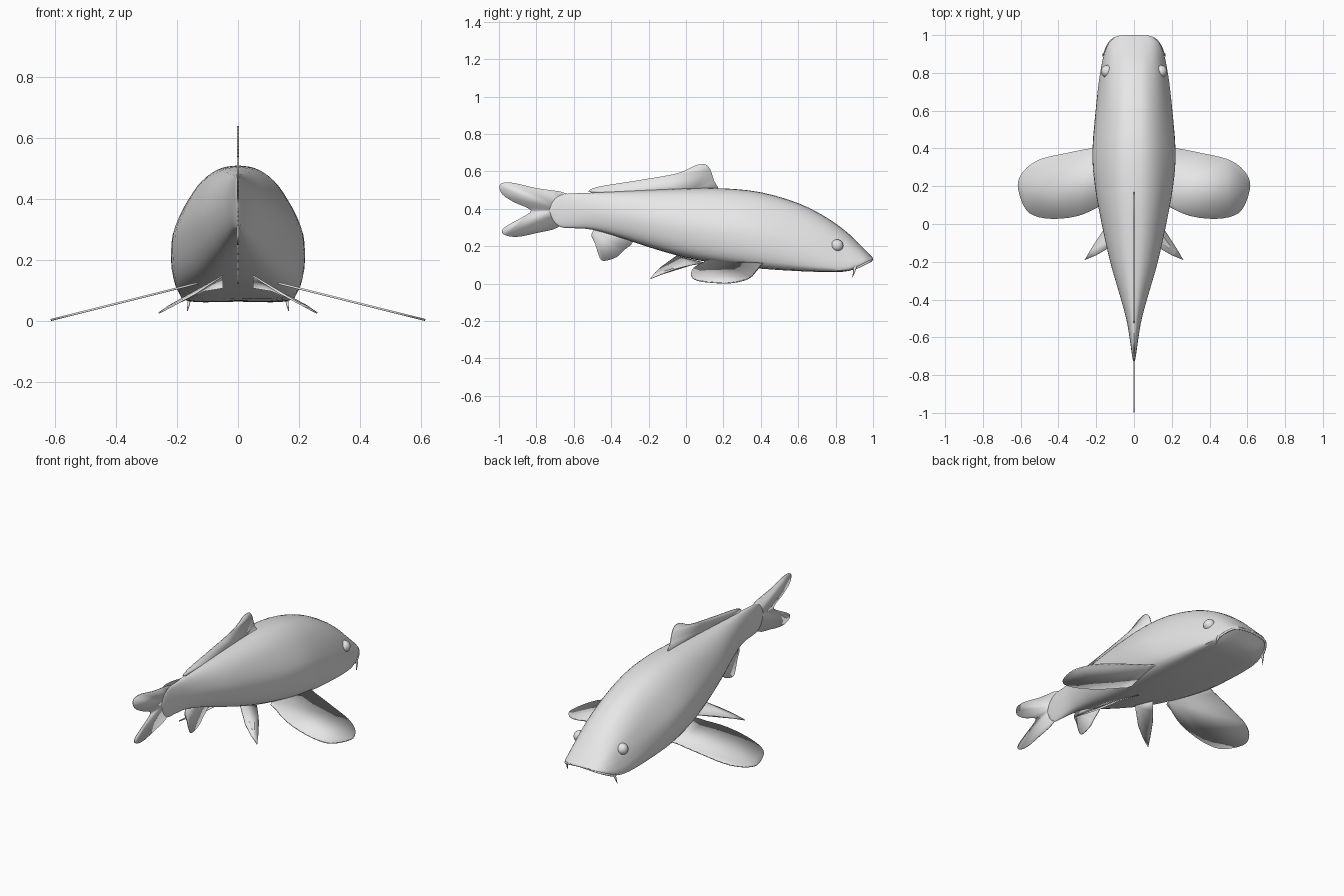
import bpy, bmesh, math
from mathutils import Vector

if "Cube" in bpy.data.objects:
    bpy.data.objects.remove(bpy.data.objects["Cube"])

skin = bpy.data.materials.new("grey skin")
skin.diffuse_color = (0.8, 0.8, 0.8, 1)
skin.use_nodes = True
skin.node_tree.nodes["Principled BSDF"].inputs["Base Color"].default_value = skin.diffuse_color


def spline(pts, steps, closed=False):
    """Smooth curve through points of any dimension."""
    n, out = len(pts), []
    for i in range(n if closed else n - 1):
        if closed:
            q = [pts[(i + k) % n] for k in (-1, 0, 1, 2)]
        else:
            q = [pts[min(max(i + k, 0), n - 1)] for k in (-1, 0, 1, 2)]
        for s in range(steps):
            t = s / steps
            out.append(tuple(
                0.5 * (2 * b + (c - a) * t + (2 * a - 5 * b + 4 * c - d) * t * t
                       + (3 * b - a - 3 * c + d) * t ** 3)
                for a, b, c, d in zip(*q)))
    if not closed:
        out.append(tuple(pts[-1]))
    return out


def make_object(name, bm, angle=40):
    bmesh.ops.recalc_face_normals(bm, faces=bm.faces)
    mesh = bpy.data.meshes.new(name)
    bm.to_mesh(mesh)
    bm.free()
    mesh.materials.append(skin)
    obj = bpy.data.objects.new(name, mesh)
    bpy.context.collection.objects.link(obj)
    bpy.ops.object.select_all(action='DESELECT')
    obj.select_set(True)
    bpy.context.view_layer.objects.active = obj
    bpy.ops.object.shade_smooth_by_angle(angle=math.radians(angle))
    return obj


# Body: half sections (width share, height share) blended from tail to head
TAIL = [(0, 1), (.38, .96), (.7, .85), (.92, .69), (1, .5), (.92, .31), (.7, .15), (.38, .04), (0, 0)]
MID = [(0, 1), (.24, .985), (.47, .92), (.68, .8), (.9, .6), (1, .42), (.96, .17), (.72, .02), (0, 0)]
HEAD = [(0, 1), (.3, .97), (.55, .86), (.74, .7), (.87, .5), (.95, .32), (1, .12), (.88, 0), (0, 0)]

# y, top, bottom, half width
STATIONS = [
    (-.73, .40, .385, .003), (-.71, .445, .335, .008), (-.67, .475, .302, .014),
    (-.6, .482, .296, .024), (-.5, .486, .288, .042), (-.35, .493, .245, .085),
    (-.2, .50, .195, .13), (0, .508, .138, .175), (.2, .509, .103, .209),
    (.4, .488, .08, .22), (.6, .43, .068, .204), (.75, .354, .064, .187),
    (.85, .283, .066, .17), (.91, .228, .083, .155), (.96, .178, .108, .132),
    (.99, .147, .124, .095), (1.0, .136, .13, .07)]


def section(y):
    if y < .3:
        a, b, t = TAIL, MID, (y + .6) / .9
    else:
        a, b, t = MID, HEAD, (y - .3) / .5
    t = min(max(t, 0), 1)
    half = [tuple(p + (q - p) * t for p, q in zip(u, v)) for u, v in zip(a, b)]
    return spline(half, 3)


bm = bmesh.new()
rings = []
for y, top, low, w in spline(STATIONS, 3):
    half = section(y)
    loop = half + [(-x, t) for x, t in half[-2:0:-1]]
    rings.append([bm.verts.new((x * w, y, low + t * (top - low))) for x, t in loop])
for r, s in zip(rings, rings[1:]):
    for i in range(len(r)):
        j = (i + 1) % len(r)
        bm.faces.new((r[i], r[j], s[j], s[i]))
bm.faces.new(rings[0])
bm.faces.new(rings[-1])
make_object("body", bm, 50)


# Fins: smoothed outlines given a thin thickness
def fin(name, pts, steps=3, thick=.005):
    bm = bmesh.new()
    outline = spline(pts, steps, True) if steps > 1 else pts
    bm.faces.new([bm.verts.new(p) for p in outline])
    obj = make_object(name, bm)
    mod = obj.modifiers.new("thickness", 'SOLIDIFY')
    mod.thickness = thick
    mod.offset = 0


def upright(pts):
    return [(0, y, z) for y, z in pts]


fin("dorsal_fin", upright([
    (-.5, .485), (-.48, .515), (-.3, .545), (-.1, .578), (-.02, .598), (.05, .632),
    (.1, .638), (.13, .61), (.15, .55), (.17, .505), (.1, .48), (-.2, .475)]))
fin("anal_fin", upright([
    (-.505, .265), (-.485, .21), (-.46, .135), (-.43, .122), (-.37, .142), (-.33, .18),
    (-.29, .213), (-.29, .26), (-.45, .31)]))
fin("tail_fin", upright([
    (-.63, .478), (-.8, .51), (-.92, .538), (-.98, .538), (-.998, .515), (-.98, .475),
    (-.92, .435), (-.83, .392), (-.88, .352), (-.96, .308), (-.985, .28), (-.965, .258),
    (-.9, .25), (-.8, .27), (-.68, .303), (-.64, .39)]))

PECTORAL = [(.15, .4), (.23, .4), (.36, .375), (.49, .345), (.565, .3), (.608, .24),
            (.612, .18), (.58, .09), (.53, .045), (.43, .027), (.3, .042), (.19, .09), (.13, .14)]
PELVIC = [(.05, .1, .11), (.11, .03, .1), (.17, -.045, .08), (.225, -.13, .05), (.26, -.19, .026),
          (.2, -.165, .058), (.14, -.13, .09), (.05, -.05, .148)]
LIP = [(-.155, .89, .077), (-.15, .92, .088), (-.128, .962, .108), (-.09, .988, .122), (0, .994, .13)]
LIP += [(-x, y, z) for x, y, z in LIP[-2::-1]]


def tube(name, pts, radius, taper=False):
    curve = bpy.data.curves.new(name, 'CURVE')
    curve.dimensions = '3D'
    curve.bevel_depth = radius
    curve.bevel_resolution = 2
    curve.use_fill_caps = True
    path = curve.splines.new('POLY')
    path.points.add(len(pts) - 1)
    for i, (point, p) in enumerate(zip(path.points, pts)):
        point.co = (*p, 1)
        point.radius = 1 - .9 * i / (len(pts) - 1) if taper else 1
    curve.materials.append(skin)
    bpy.context.collection.objects.link(bpy.data.objects.new(name, curve))


# Upper lip rim
tube("lip", spline(LIP, 3), .006)

for side, label in ((1, "right"), (-1, "left")):
    fin("pectoral_fin_" + label,
        [(side * x, y, .004 + .25 * (.612 - x)) for x, y in PECTORAL], 3, .007)
    fin("pelvic_fin_" + label, [(side * x, y, z) for x, y, z in PELVIC], 1)

    # Barbel at the mouth corner
    tube("barbel_" + label, spline([(side * .152, .905, .09), (side * .16, .9, .07),
                                    (side * .163, .895, .05), (side * .166, .888, .033)], 3), .009, True)

    # Bulging eye
    bm = bmesh.new()
    bmesh.ops.create_uvsphere(bm, u_segments=20, v_segments=12, radius=.033)
    bmesh.ops.translate(bm, verts=bm.verts, vec=Vector((side * .142, .808, .203)))
    make_object("eye_" + label, bm)
